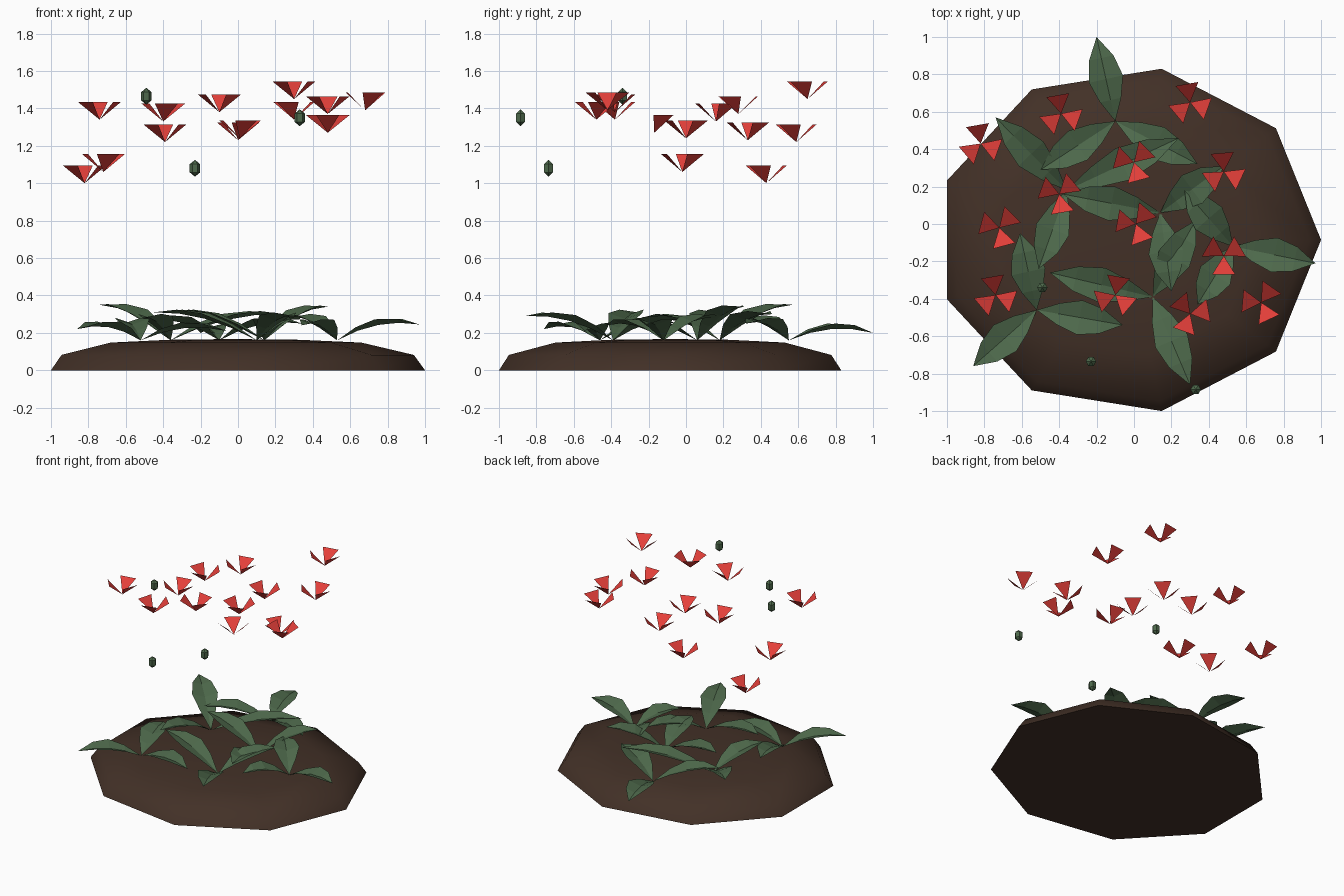
import bpy, bmesh, math
from mathutils import Vector

if "Cube" in bpy.data.objects:
    bpy.data.objects.remove(bpy.data.objects["Cube"])


def material(name, rgb):
    m = bpy.data.materials.new(name)
    m.diffuse_color = (*rgb, 1)
    m.use_nodes = True
    m.node_tree.nodes["Principled BSDF"].inputs["Base Color"].default_value = m.diffuse_color
    return m


SOIL = material("soil brown", (0.055, 0.030, 0.020))
GREEN = material("leaf green", (0.075, 0.140, 0.070))
RED = material("petal red", (0.78, 0.050, 0.042))


def finish(bm, name, mat):
    mesh = bpy.data.meshes.new(name)
    bm.to_mesh(mesh)
    bm.free()
    mesh.materials.append(mat)
    obj = bpy.data.objects.new(name, mesh)
    bpy.context.collection.objects.link(obj)
    return obj


def stack_rings(bm, centre, rings, sides, rx, ry, top_z, bottom_z=None):
    """Rings of (scale, z) joined by quads, closed with a tip at each end
    (or a flat base when bottom_z is None)."""
    cx, cy = centre
    loops = []
    for s, z in rings:
        loops.append([bm.verts.new((cx + rx * s * math.cos(math.tau * i / sides),
                                    cy + ry * s * math.sin(math.tau * i / sides), z))
                      for i in range(sides)])
    for a, b in zip(loops, loops[1:]):
        for i in range(sides):
            j = (i + 1) % sides
            bm.faces.new((a[i], a[j], b[j], b[i]))
    tip = bm.verts.new((cx, cy, top_z))
    for i in range(sides):
        bm.faces.new((loops[-1][i], loops[-1][(i + 1) % sides], tip))
    if bottom_z is None:
        bm.faces.new(loops[0][::-1])
    else:
        low = bm.verts.new((cx, cy, bottom_z))
        for i in range(sides):
            bm.faces.new((loops[0][(i + 1) % sides], loops[0][i], low))


# Nine-sided soil mound, smooth on top with a flat base
bm = bmesh.new()
stack_rings(bm, (-0.031, -0.085),
            [(1, 0), (0.942, 0.082), (0.67, 0.148), (0.35, 0.163)],
            9, 1.031, 0.929, 0.167)
mound = finish(bm, "soil_mound", SOIL)
bpy.context.view_layer.objects.active = mound
mound.select_set(True)
bpy.ops.object.shade_smooth_by_angle(angle=math.radians(60))
mound.select_set(False)


# Arched, slightly folded leaves, three per plant
def add_leaf(bm, base, tip, half_width=0.093):
    base, tip = Vector(base), Vector(tip)
    along = tip - base
    side = Vector((-along.y, along.x, 0)).normalized()
    rows = []
    for t, w in ((0, 0), (0.25, 0.62), (0.5, 1.0), (0.75, 0.72), (1, 0)):
        mid = base + along * t + Vector((0, 0, 0.16 * t * (1 - t)))
        if w == 0:
            rows.append([bm.verts.new(mid)] * 3)
        else:
            up = Vector((0, 0, 0.03 * w))
            rows.append([bm.verts.new(mid + side * half_width * w + up),
                         bm.verts.new(mid),
                         bm.verts.new(mid - side * half_width * w + up)])
    for a, b in zip(rows, rows[1:]):
        for k in (0, 1):
            corners = list(dict.fromkeys((a[k], a[k + 1], b[k + 1], b[k])))
            bm.faces.new(corners)


plants = [  # base, then three leaf tips
    ((-0.10, 0.55), [(-0.20, 1.00, 0.20), (-0.50, 0.29, 0.27), (0.34, 0.32, 0.25)]),
    ((-0.36, 0.18), [(-0.74, 0.57, 0.35), (-0.51, -0.24, 0.28), (0.24, 0.46, 0.30)]),
    ((0.14, 0.06), [(-0.38, 0.16, 0.31), (0.48, 0.31, 0.34), (0.20, -0.36, 0.25)]),
    ((0.10, -0.39), [(-0.45, -0.26, 0.31), (0.30, -0.86, 0.29), (0.33, 0.02, 0.27)]),
    ((-0.52, -0.46), [(-0.61, -0.05, 0.25), (-0.86, -0.76, 0.22), (-0.06, -0.54, 0.21)]),
    ((0.53, -0.12), [(0.97, -0.21, 0.245), (0.27, 0.18, 0.28), (0.34, -0.43, 0.24)]),
]
for n, (base, tips) in enumerate(plants, 1):
    bm = bmesh.new()
    for tip in tips:
        add_leaf(bm, (*base, 0.16), tip)
    finish(bm, f"leaf_cluster_{n}", GREEN)

# Floating flowers: three triangular petals opening upward
flowers = [  # x, y, z of the flower's foot, and direction of the first petal
    (-0.82, 0.43, 1.00, 100), (-0.39, 0.59, 1.22, 100), (0.30, 0.65, 1.45, 100),
    (0.00, 0.33, 1.23, 45), (0.48, 0.28, 1.37, 95), (-0.40, 0.16, 1.33, 40),
    (0.01, 0.00, 1.24, 50), (-0.72, -0.02, 1.06, 45), (0.48, -0.17, 1.27, 30),
    (-0.74, -0.38, 1.34, 100), (-0.10, -0.38, 1.38, 80), (0.30, -0.48, 1.34, 10),
    (0.68, -0.42, 1.39, 55),
]
for n, (x, y, z, turn) in enumerate(flowers, 1):
    bm = bmesh.new()
    foot = Vector((x, y, z))
    for k in range(3):
        a = math.radians(turn + 120 * k)
        out = Vector((math.cos(a), math.sin(a), 0))
        side = Vector((-out.y, out.x, 0))
        rim = foot + out * 0.10 + Vector((0, 0, 0.095))
        bm.faces.new([bm.verts.new(p) for p in
                      (foot, rim - side * 0.062, rim + side * 0.062)])
    finish(bm, f"flower_{n}", RED)

# Floating closed buds
for n, (x, y, z) in enumerate([(-0.49, -0.34, 1.465), (0.33, -0.885, 1.35),
                               (-0.23, -0.735, 1.08)], 1):
    bm = bmesh.new()
    stack_rings(bm, (x, y), [(1, z - 0.022), (1, z + 0.022)], 6,
                0.028, 0.028, z + 0.045, z - 0.045)
    finish(bm, f"bud_{n}", GREEN)
